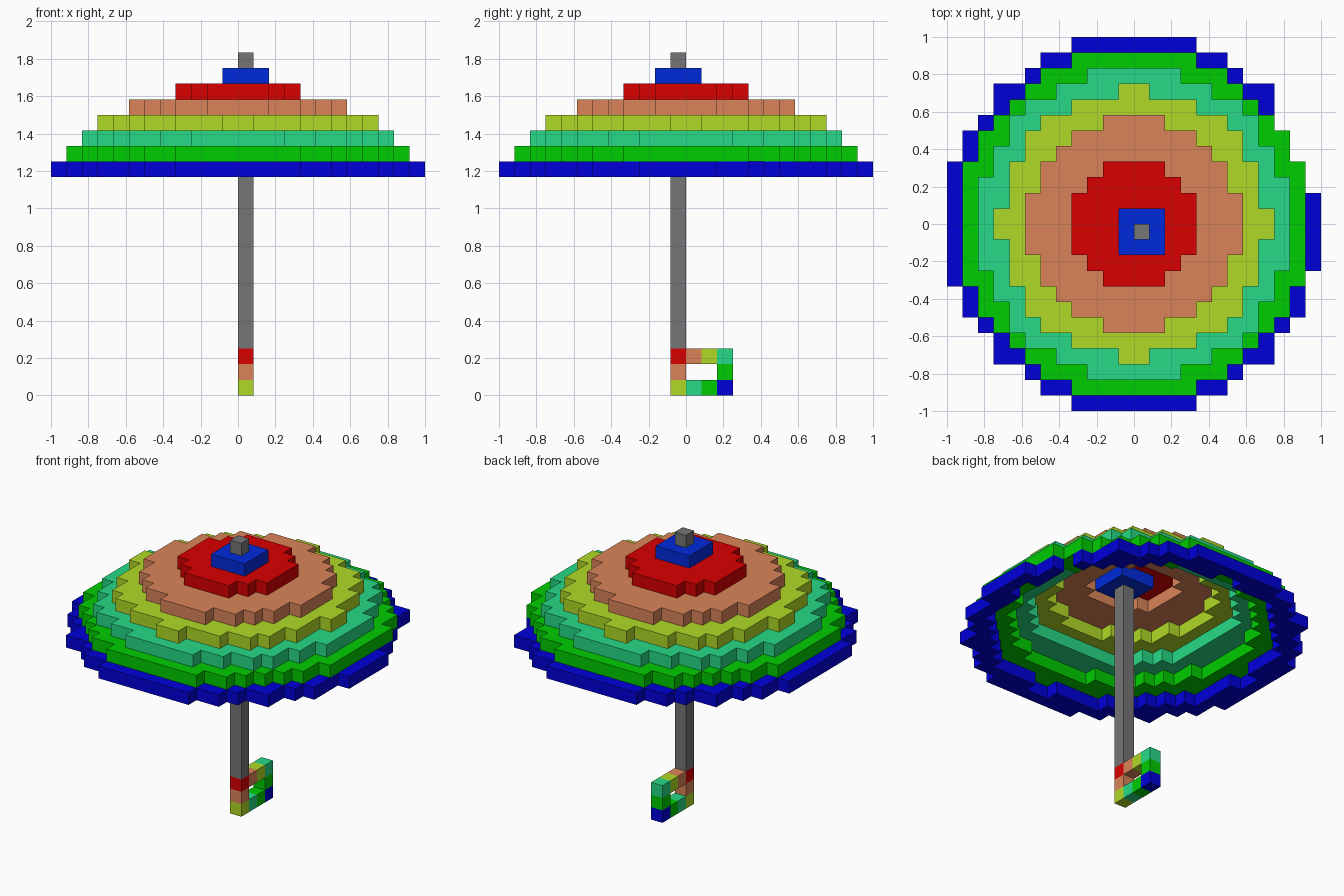
import bpy
import bmesh
from math import sqrt
from mathutils import Vector

if "Cube" in bpy.data.objects:
    bpy.data.objects.remove(bpy.data.objects["Cube"], do_unlink=True)

CELL = 1 / 12


def material(name, rgb):
    """Flat material from 0-255 display values."""
    linear = [((c / 255 + 0.055) / 1.055) ** 2.4 if c > 10 else c / 255 / 12.92 for c in rgb] + [1]
    mat = bpy.data.materials.new(name)
    mat.use_nodes = True
    mat.diffuse_color = linear
    mat.node_tree.nodes["Principled BSDF"].inputs["Base Color"].default_value = linear
    return mat


GREY = material("grey", (118, 118, 118))
RIM_BLUE = material("deep blue", (0, 0, 218))
HUB_BLUE = material("bright blue", (0, 42, 220))
GREEN = material("green", (0, 205, 0))
TEAL = material("teal", (38, 218, 134))
LIME = material("yellow green", (176, 218, 38))
SALMON = material("salmon", (218, 132, 88))
RED = material("red", (218, 0, 0))


def block_part(name, cells, mat):
    """Skin a set of unit cells with only their outer faces."""
    bm = bmesh.new()
    for cell in cells:
        centre = Vector(cell) + Vector((0.5, 0.5, 0.5))
        for axis in range(3):
            for sign in (-1, 1):
                near = list(cell)
                near[axis] += sign
                if tuple(near) in cells:
                    continue
                n, u = Vector(), Vector()
                n[axis] = sign / 2
                u[(axis + 1) % 3] = 0.5
                v = n.cross(u) * 2
                corners = (-u - v, u - v, u + v, v - u)
                bm.faces.new([bm.verts.new((centre + n + c) * CELL) for c in corners])
    bmesh.ops.remove_doubles(bm, verts=bm.verts, dist=CELL / 100)
    bmesh.ops.dissolve_limit(bm, angle_limit=0.01, verts=bm.verts, edges=bm.edges)
    mesh = bpy.data.meshes.new(name)
    bm.to_mesh(mesh)
    bm.free()
    mesh.materials.append(mat)
    obj = bpy.data.objects.new(name, mesh)
    bpy.context.collection.objects.link(obj)


def box(x0, x1, y0, y1, z0, z1):
    return {(x, y, z) for x in range(x0, x1) for y in range(y0, y1) for z in range(z0, z1)}


def disc(radius, z):
    """Round disc of cells, stepped row by row."""
    cells = set()
    for row in range(int(radius + 0.5)):
        w = int(sqrt(max(radius ** 2 - (row + 0.5) ** 2, 0)) + 0.5)
        cells |= box(-w, w, row, row + 1, z, z + 1) | box(-w, w, -row - 1, -row, z, z + 1)
    return cells


# Hollow canopy tiers, lowest first: outer radius, hole radius
tiers = [
    ("canopy_rim", 12.05, 10.6, RIM_BLUE),
    ("canopy_second_tier", 11.2, 9, GREEN),
    ("canopy_third_tier", 10, 7.5, TEAL),
    ("canopy_fourth_tier", 8.52, 5.8, LIME),
    ("canopy_fifth_tier", 6.8, 3, SALMON),
    ("canopy_sixth_tier", 4, 0, RED),
]
hub = box(-1, 2, -2, 1, 18, 21)
for level, (name, outer, hole, mat) in enumerate(tiers, start=14):
    cells = disc(outer, level) - disc(hole, level) - hub
    if mat == RIM_BLUE:
        # Worn notches along the left edge of the rim
        inner = disc(11.2, level)
        cells = {c for c in cells if c in inner or c[0] < 8 or not (2 <= c[1] <= 6 or c[1] == -4)}
    block_part(name, cells, mat)

# Hub, shaft and tip
block_part("hub", hub, HUB_BLUE)
block_part("shaft", box(0, 1, -1, 0, 3, 22), GREY)

# Looped handle, one block per colour step
handle = [
    (-1, 2, RED), (0, 2, SALMON), (1, 2, LIME), (2, 2, TEAL), (2, 1, GREEN),
    (2, 0, RIM_BLUE), (1, 0, GREEN), (0, 0, TEAL), (-1, 0, LIME), (-1, 1, SALMON),
]
for i, (y, z, mat) in enumerate(handle, start=1):
    block_part(f"handle_block_{i}", {(0, y, z)}, mat)
